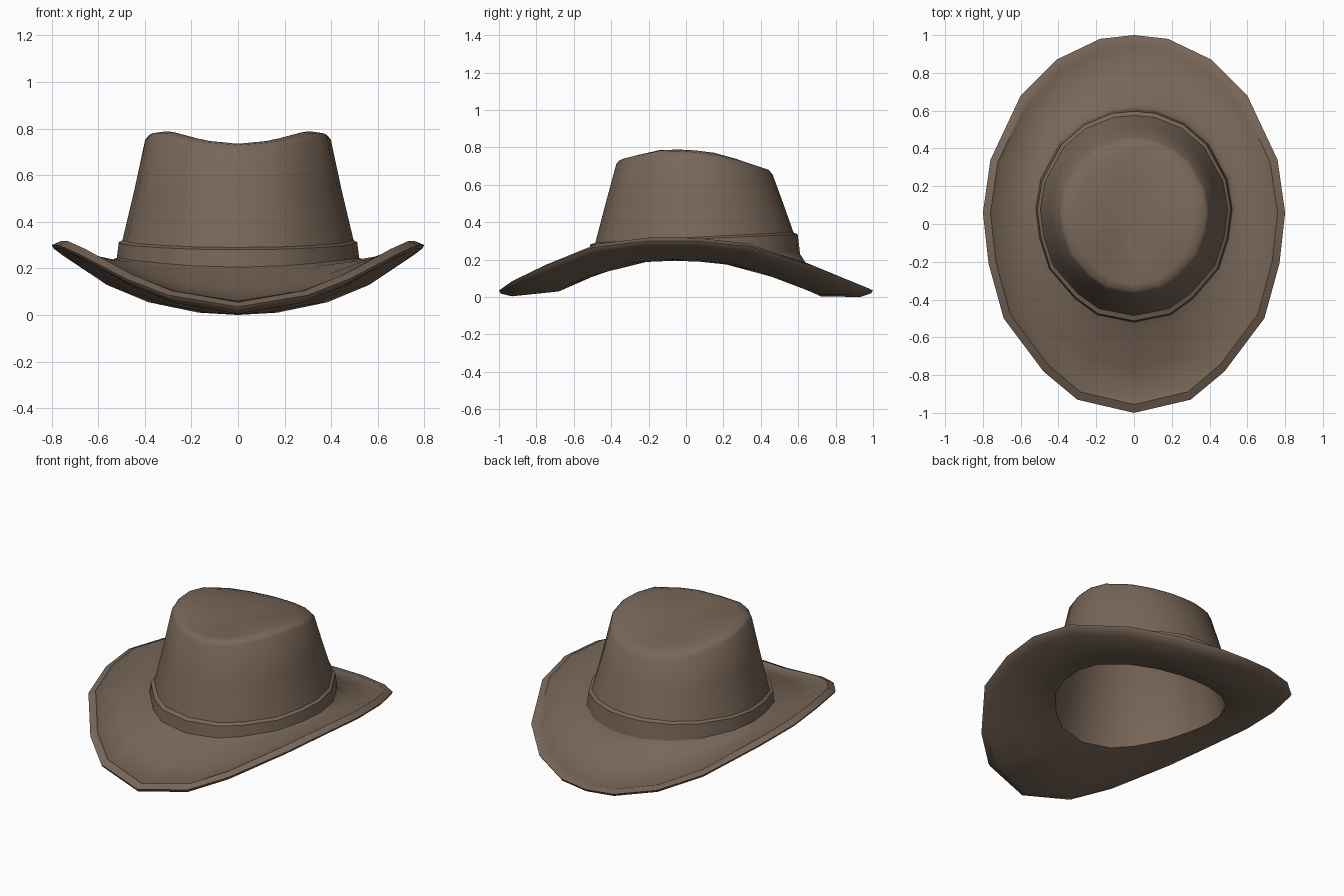
import bpy, bmesh

if "Cube" in bpy.data.objects:
    bpy.data.objects.remove(bpy.data.objects["Cube"])

felt = bpy.data.materials.new("brown_felt")
felt.diffuse_color = (0.19, 0.135, 0.098, 1)
felt.use_nodes = True
felt.node_tree.nodes["Principled BSDF"].inputs["Base Color"].default_value = felt.diffuse_color

# Right half of the brim outline, back to front: x, y, height
half = [(0, 1.0, .035), (.18, .98, .045), (.41, .87, .09), (.60, .68, .165),
        (.76, .34, .27), (.80, .06, .30), (.77, -.21, .30), (.69, -.50, .265),
        (.48, -.78, .155), (.30, -.93, .085), (0, -1.0, .035)]
outline = half + [(-x, y, z) for x, y, z in half[-2:0:-1]]
N = len(outline)


def ring_points(sx, sy, cy, zf, zb, zs):
    """Scaled outline, with given heights at the front, back and sides."""
    pts = []
    for x, y, h in outline:
        t = (h - .035) / .265
        low = zf + (zb - zf) * (y + 1) / 2
        side = zs + (zb - zf) / 2 * y
        pts.append((x * sx, y * sy + cy, low + (side - low) * t))
    return pts


def loft(name, rings, first=None, last=None):
    bm = bmesh.new()
    rows = [[bm.verts.new(p) for p in ring_points(*r)] for r in rings]
    for a, b in zip(rows, rows[1:]):
        for i in range(N):
            j = (i + 1) % N
            bm.faces.new((a[i], b[i], b[j], a[j]))
    if first:
        c = bm.verts.new(first)
        for i in range(N):
            bm.faces.new((c, rows[0][i], rows[0][(i + 1) % N]))
    if last:
        c = bm.verts.new(last)
        for i in range(N):
            bm.faces.new((rows[-1][i], c, rows[-1][(i + 1) % N]))
    me = bpy.data.meshes.new(name)
    bm.to_mesh(me)
    bm.free()
    me.materials.append(felt)
    ob = bpy.data.objects.new(name, me)
    bpy.context.collection.objects.link(ob)
    bpy.ops.object.select_all(action='DESELECT')
    bpy.context.view_layer.objects.active = ob
    ob.select_set(True)
    bpy.ops.object.shade_smooth_by_angle(angle=0.8)
    return ob


# Ring rows: x scale, y scale, y centre, front z, back z, side z
opening = (.60, .50, .045, .13, .09, .19)
band_low = (.65, .565, .045, .205, .23, .245)
band_in = (.62, .53, .045, .29, .345, .32)

# Inside of the crown
loft("crown_lining", [(.43, .36, .05, .69, .63, .71),
                      (.47, .39, .05, .66, .60, .69),
                      opening], first=(0, .04, .68))
# Curled brim: underside, rolled rim, upper side
loft("brim", [opening,
              (.72, .70, .02, .03, .004, .20),
              (.94, .93, 0, .004, .0, .265),
              (.99, .99, 0, .018, .02, .285),
              (1, 1, 0, .035, .035, .30),
              (.95, .955, 0, .055, .05, .317),
              (.93, .935, 0, .046, .045, .302),
              (.80, .78, .015, .105, .10, .255),
              (.68, .60, .045, .185, .175, .235),
              band_low])
# Hat band with a small ledge on top
loft("hat_band", [band_low, (.64, .555, .042, .28, .335, .31), band_in])
# Tapered crown with a lengthwise dent
loft("crown", [band_in,
               (.555, .475, .045, .50, .50, .54),
               (.498, .418, .045, .71, .655, .755),
               (.475, .40, .042, .73, .68, .775),
               (.40, .35, .03, .735, .70, .785),
               (.20, .19, .035, .72, .71, .75)], last=(0, .04, .722))
